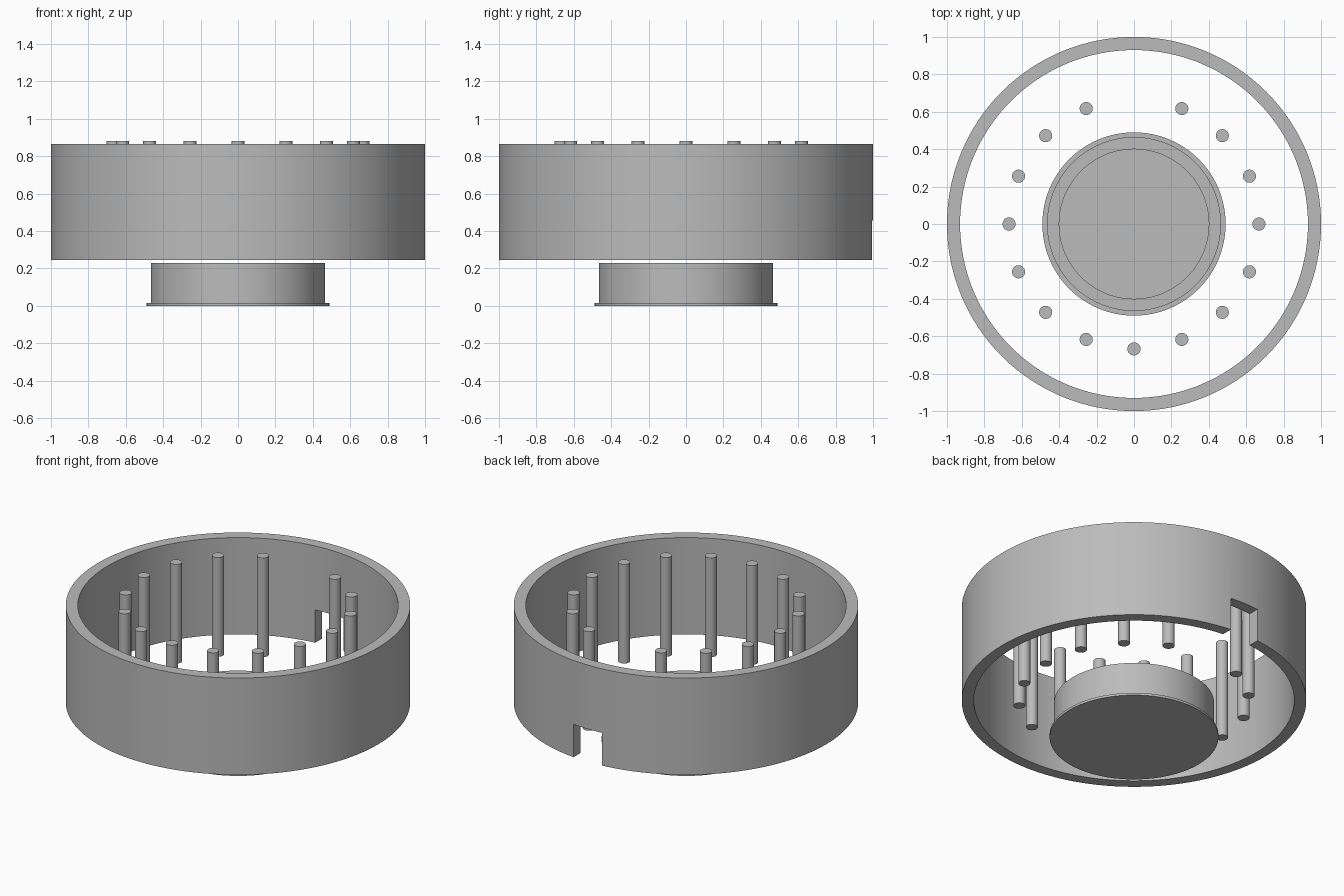
import bpy, bmesh, math

if "Cube" in bpy.data.objects:
    bpy.data.objects.remove(bpy.data.objects["Cube"])

grey = bpy.data.materials.new("light_grey")
grey.diffuse_color = (0.5, 0.5, 0.5, 1)
grey.use_nodes = True
grey.node_tree.nodes["Principled BSDF"].inputs["Base Color"].default_value = grey.diffuse_color


def lathe(name, profile, closed, steps=96, loc=(0, 0, 0)):
    """Spin an (r, z) profile round z; closed profiles make rings."""
    bm = bmesh.new()
    vs = [bm.verts.new((r, 0, z)) for r, z in profile]
    pairs = list(zip(vs, vs[1:])) + ([(vs[-1], vs[0])] if closed else [])
    es = [bm.edges.new(p) for p in pairs]
    bmesh.ops.spin(bm, geom=vs + es, cent=(0, 0, 0), axis=(0, 0, 1),
                   angle=math.tau, steps=steps)
    bmesh.ops.remove_doubles(bm, verts=bm.verts, dist=1e-5)
    bmesh.ops.recalc_face_normals(bm, faces=bm.faces)
    me = bpy.data.meshes.new(name)
    bm.to_mesh(me)
    bm.free()
    me.materials.append(grey)
    ob = bpy.data.objects.new(name, me)
    ob.location = loc
    bpy.context.collection.objects.link(ob)
    return ob


def smooth(ob):
    bpy.ops.object.select_all(action='DESELECT')
    ob.select_set(True)
    bpy.context.view_layer.objects.active = ob
    bpy.ops.object.shade_smooth_by_angle(angle=math.radians(35))


# round base plate and the open drum standing on it
smooth(lathe("base_plate", [(0, 0), (0.49, 0), (0.49, 0.015), (0, 0.015)], False))
smooth(lathe("drum", [(0.40, 0.015), (0.465, 0.015), (0.465, 0.23), (0.40, 0.23)], True))

# outer wall with a doorway cut through the back of its lower edge
wall = lathe("outer_wall", [(0.93, 0.245), (1, 0.245), (1, 0.865), (0.93, 0.865)], True, 128)
bpy.ops.mesh.primitive_cube_add(size=1, location=(0, 0.96, 0.305))
cutter = bpy.context.object
cutter.name = "doorway_cutter"
cutter.scale = (0.2, 0.3, 0.3)
cutter.hide_render = True
cutter.data.materials.append(grey)
mod = wall.modifiers.new("doorway", 'BOOLEAN')
mod.operation = 'DIFFERENCE'
mod.solver = 'EXACT'
mod.object = cutter
bpy.context.view_layer.objects.active = wall
bpy.ops.object.modifier_apply(modifier=mod.name)
bpy.data.objects.remove(cutter)
smooth(wall)

# ring of rods, leaving out the one in front of the doorway
for i in range(16):
    if i == 4:
        continue
    a = math.tau * i / 16
    smooth(lathe(f"rod_{i}", [(0, 0.245), (0.035, 0.245), (0.035, 0.88), (0, 0.88)],
                 False, 24, (0.668 * math.cos(a), 0.668 * math.sin(a), 0)))
